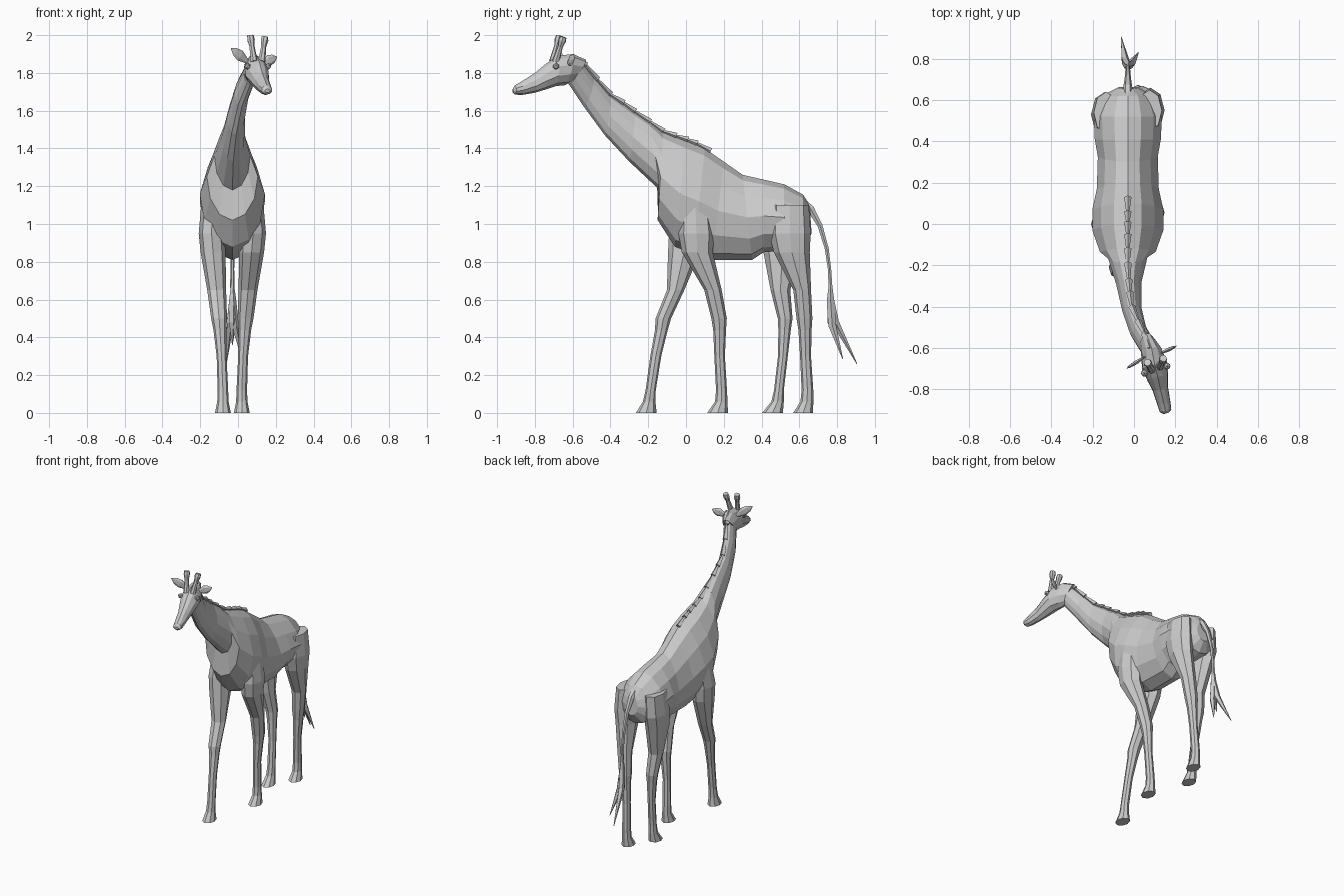
import bpy, bmesh, math
from mathutils import Vector as V

CX = -0.03  # centre plane of the torso


def loft(name, rings):
    """Skin a list of equal-sized point rings, capped at both ends."""
    bm = bmesh.new()
    rows = [[bm.verts.new(p) for p in r] for r in rings]
    n = len(rows[0])
    for a, b in zip(rows, rows[1:]):
        for i in range(n):
            j = (i + 1) % n
            bm.faces.new((a[i], a[j], b[j], b[i]))
    bm.faces.new(rows[0][::-1])
    bm.faces.new(rows[-1])
    bmesh.ops.recalc_face_normals(bm, faces=bm.faces)
    me = bpy.data.meshes.new(name)
    bm.to_mesh(me)
    bm.free()
    ob = bpy.data.objects.new(name, me)
    bpy.context.collection.objects.link(ob)
    return ob


def ring(c, u, v, n, narrow=0.0):
    """Ellipse with axes u (first point) and v; narrow pinches the u side."""
    out = []
    for i in range(n):
        a = 2 * math.pi * i / n
        k = 1 - narrow * max(0, math.cos(a))
        out.append(c + u * math.cos(a) + v * math.sin(a) * k)
    return out


def tube(name, pts, radii, n=6):
    pts = [V(p) for p in pts]
    rings = []
    for i, (p, r) in enumerate(zip(pts, radii)):
        t = (pts[min(i + 1, len(pts) - 1)] - pts[max(i - 1, 0)]).normalized()
        side = V((1, 0, 0)) - t * t.x
        side.normalize()
        rings.append(ring(p, side * r, t.cross(side) * r, n))
    return loft(name, rings)


def spine_loft(name, rows, n, narrow):
    """Rows: top y, top z, bottom y, bottom z, centre x, half width."""
    tops = [V((r[4], r[0], r[1])) for r in rows]
    bots = [V((r[4], r[2], r[3])) for r in rows]
    mids = [(a + b) / 2 for a, b in zip(tops, bots)]
    rings = []
    for i, r in enumerate(rows):
        t = mids[min(i + 1, len(rows) - 1)] - mids[max(i - 1, 0)]
        w = V((-t.y, t.x, 0)).normalized()
        rings.append(ring(mids[i], tops[i] - mids[i], w * r[5], n, narrow))
    return loft(name, rings)


# Torso and neck, rump to throat
spine_loft("body_and_neck", [
    (.655, 1.10, .665, .95, CX, .05),
    (.62, 1.155, .62, .88, CX, .13),
    (.52, 1.21, .52, .86, CX, .165),
    (.41, 1.235, .41, .85, CX, .16),
    (.30, 1.26, .35, .81, CX, .145),
    (.20, 1.33, .14, .81, CX, .15),
    (.10, 1.40, .04, .84, CX, .172),
    (.00, 1.44, -.06, .88, CX, .172),
    (-.12, 1.485, -.15, 1.02, CX, .135),
    (-.19, 1.54, -.14, 1.18, CX, .095),
    (-.27, 1.59, -.30, 1.33, -.025, .062),
    (-.40, 1.68, -.43, 1.47, -.01, .047),
    (-.49, 1.78, -.54, 1.62, .02, .042),
    (-.56, 1.86, -.62, 1.74, .065, .04),
], 12, .25)

# Head, turned slightly to the side
spine_loft("head", [
    (-.53, 1.87, -.60, 1.76, .06, .035),
    (-.60, 1.90, -.64, 1.735, .085, .055),
    (-.68, 1.89, -.69, 1.73, .10, .066),
    (-.74, 1.85, -.75, 1.71, .115, .054),
    (-.80, 1.80, -.80, 1.695, .128, .04),
    (-.87, 1.755, -.87, 1.683, .145, .034),
    (-.905, 1.735, -.905, 1.685, .153, .03),
    (-.917, 1.715, -.915, 1.695, .156, .015),
], 10, .2)

# Horns, flared at the tip
for side, base, tip in (("left", (.085, -.705, 1.86), (.065, -.67, 1.997)),
                        ("right", (.125, -.69, 1.86), (.142, -.65, 1.99))):
    a, b = V(base), V(tip)
    tube("horn_" + side, [a, a.lerp(b, .6), a.lerp(b, .85), b],
         [.02, .014, .021, .018], 7)

# Ears: thin leaf shapes
for side, base, tip in (("left", (.05, -.645, 1.86), (-.037, -.70, 1.93)),
                        ("right", (.13, -.625, 1.85), (.207, -.59, 1.885))):
    a, b = V(base), V(tip)
    t = (b - a).normalized()
    flat = V((0, 0, 1)) - t * t.z
    flat.normalize()
    thick = t.cross(flat)
    loft("ear_" + side, [ring(a.lerp(b, f), flat * w, thick * w * .35, 6)
                         for f, w in ((0, .012), (.45, .03), (.75, .022), (1, .002))])

# Eyes
for side, s in (("left", -1), ("right", 1)):
    bpy.ops.mesh.primitive_ico_sphere_add(
        subdivisions=1, radius=.018,
        location=(.105 + s * .055, -.705 + s * .017, 1.835))
    bpy.context.object.name = "eye_" + side

# Legs: shared heights and sideways profile, own stride per leg
HEIGHTS = (1.10, .95, .85, .65, .50, .44, .30, .12, .06, 0)
OFFSET = (.105, .11, .102, .083, .07, .066, .057, .05, .05, .05)
WIDTH = (.06, .068, .066, .05, .042, .034, .026, .028, .03, .042)
LEGS = {
    "front_leg_left": (-1, (.02, .0, -.01, -.055, -.12, -.13, -.16, -.187, -.195, -.21),
                       (.08, .09, .085, .046, .041, .034, .029, .027, .033, .055)),
    "front_leg_right": (1, (.05, .055, .06, .143, .175, .178, .178, .188, .187, .167),
                        (.08, .095, .082, .046, .041, .034, .028, .029, .033, .055)),
    "hind_leg_left": (-1, (.54, .53, .51, .50, .525, .522, .513, .492, .485, .458),
                      (.10, .11, .10, .052, .039, .033, .026, .026, .033, .055)),
    "hind_leg_right": (1, (.55, .55, .56, .615, .627, .63, .633, .643, .64, .62),
                       (.10, .11, .095, .047, .042, .035, .029, .031, .034, .053)),
}
for name, (s, ys, rys) in LEGS.items():
    loft(name, [ring(V((CX + s * o, y, z)), V((0, ry, 0)), V((w, 0, 0)), 8)
                for z, o, w, y, ry in zip(HEIGHTS, OFFSET, WIDTH, ys, rys)])

# Mane: overlapping tufts, each raised at its rear end
CREST = [(.075, -.60, 1.895), (.05, -.53, 1.84), (.02, -.47, 1.765), (-.01, -.40, 1.685),
         (-.02, -.33, 1.64), (-.025, -.27, 1.595), (CX, -.19, 1.54), (CX, -.12, 1.49),
         (CX, -.05, 1.465), (CX, .01, 1.445), (CX, .06, 1.425), (CX, .13, 1.385)]
for i, (a, b) in enumerate(zip(CREST, CREST[1:])):
    tube(f"mane_tuft_{i + 1}", [a, b], [.008, .018], 4)

# Tail with a three-strand tuft
tube("tail", [(CX, .60, 1.13), (CX, .66, 1.08), (CX, .71, .99), (CX, .745, .87),
              (CX, .76, .76), (CX, .765, .66)], [.025, .022, .015, .012, .01, .012])
for i, (mid, tip) in enumerate((((-.042, .79, .48), (-.062, .905, .26)),
                                ((-.015, .775, .46), (.022, .83, .285)),
                                ((CX, .77, .48), (CX, .80, .36)))):
    tube(f"tail_tuft_{i + 1}", [(CX, .765, .69), (CX, .765, .6), mid, tip],
         [.008, .02, .021, .002], 5)
